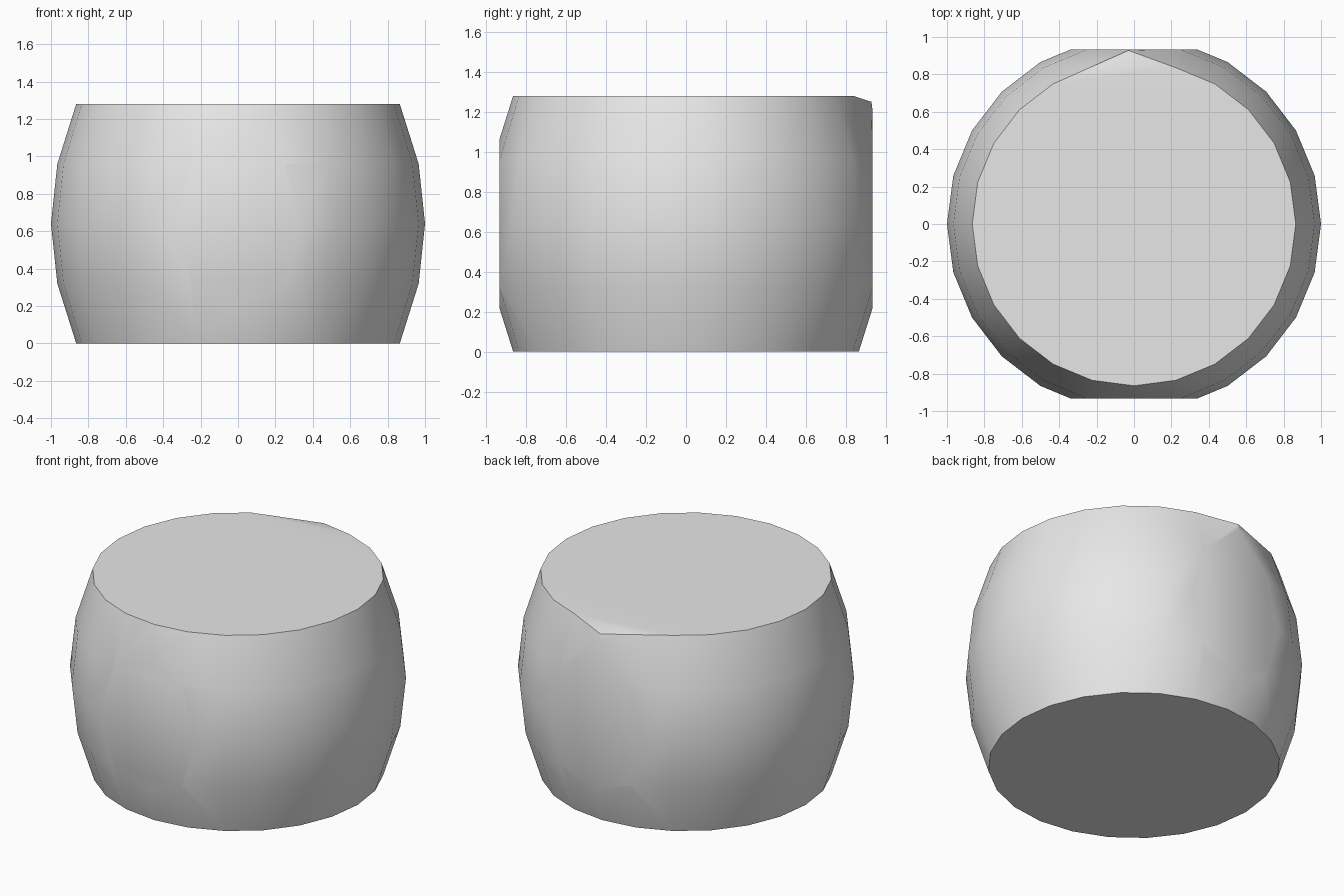
import bpy, bmesh
from math import sin, cos, pi
from mathutils import Vector

cube = bpy.data.objects.get("Cube")
if cube:
    bpy.data.objects.remove(cube)

SIDES = 24
PROFILE = [(0.865, 0), (0.966, 0.32), (1.0, 0.64), (0.966, 0.96), (0.865, 1.28)]

grey = bpy.data.materials.new("Light grey")
grey.use_nodes = True
colour = (0.8, 0.8, 0.8, 1)
grey.diffuse_color = colour
grey.node_tree.nodes["Principled BSDF"].inputs["Base Color"].default_value = colour

# Turned barrel body with closed ends
bm = bmesh.new()
rings = []
for r, z in PROFILE:
    angles = [2 * pi * i / SIDES for i in range(SIDES)]
    rings.append([bm.verts.new((r * cos(a), r * sin(a), z)) for a in angles])
for low, high in zip(rings, rings[1:]):
    for i in range(SIDES):
        j = (i + 1) % SIDES
        bm.faces.new((low[i], low[j], high[j], high[i]))
bm.faces.new(rings[0][::-1])
top = bm.faces.new(rings[-1])

# Chipped rim at the back: one corner pulled out, its neighbour in line with it
back = SIDES // 4
rim = rings[-1]
rim[back].co = Vector((-0.03, 0.928, 1.25))
rim[back + 1].co = (rim[back].co + rim[back + 2].co) / 2
bmesh.utils.face_split(top, rim[back - 1], rim[back + 2])

# Flats ground into the front and back
for side in (-1, 1):
    cut = bmesh.ops.bisect_plane(
        bm, geom=bm.verts[:] + bm.edges[:] + bm.faces[:],
        plane_co=(0, side * 0.933, 0), plane_no=(0, side, 0), clear_outer=True)
    edges = [e for e in cut["geom_cut"] if isinstance(e, bmesh.types.BMEdge)]
    bmesh.ops.holes_fill(bm, edges=edges, sides=0)
bmesh.ops.recalc_face_normals(bm, faces=bm.faces[:])

mesh = bpy.data.meshes.new("barrel_body")
bm.to_mesh(mesh)
bm.free()
mesh.materials.append(grey)
body = bpy.data.objects.new("barrel_body", mesh)
bpy.context.collection.objects.link(body)

# Soft sides, crisp rims
bpy.ops.object.select_all(action='DESELECT')
body.select_set(True)
bpy.context.view_layer.objects.active = body
bpy.ops.object.shade_smooth_by_angle(angle=pi / 6)
